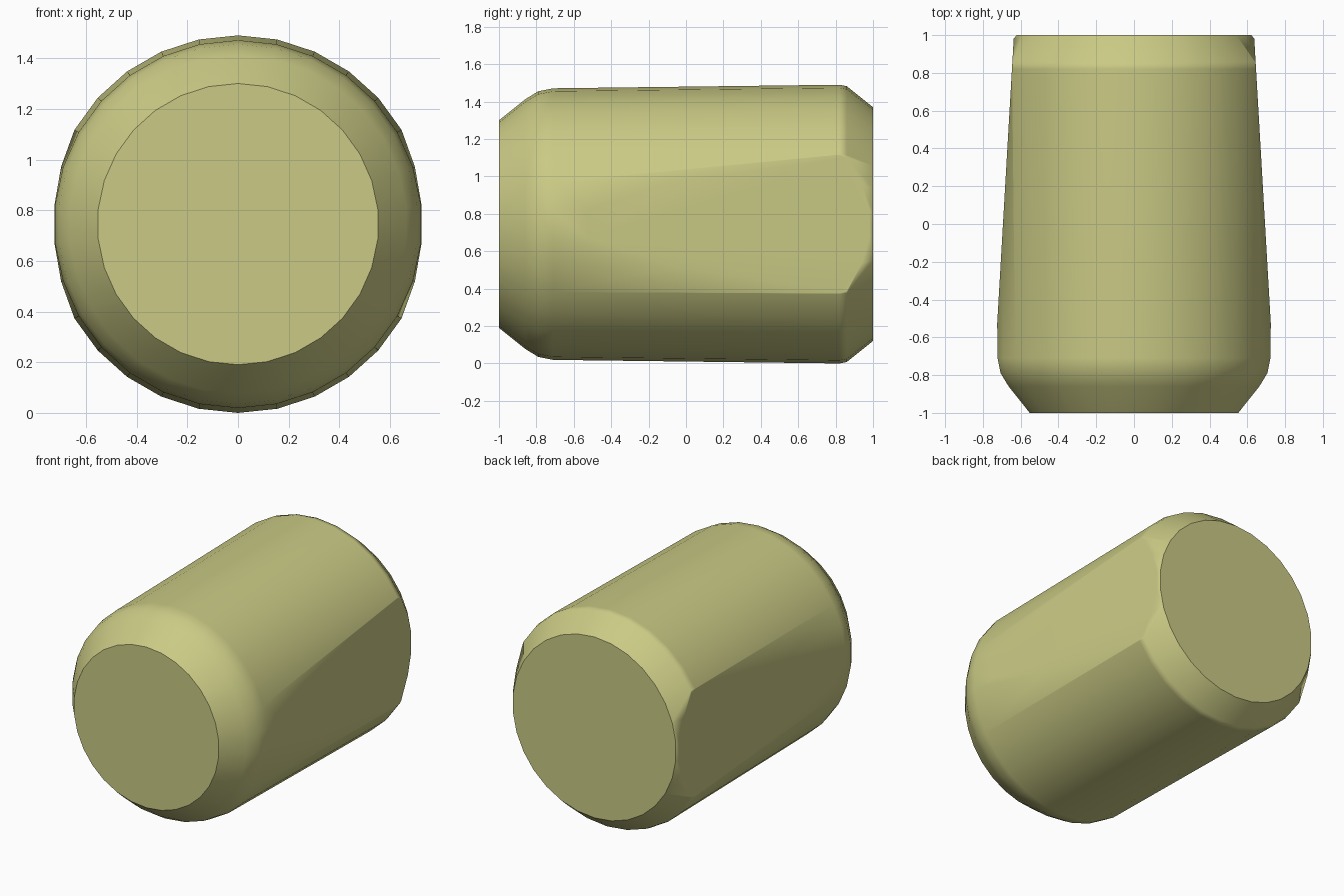
import bpy
import bmesh
import math
from mathutils import Vector

cube = bpy.data.objects.get("Cube")
if cube:
    bpy.data.objects.remove(cube, do_unlink=True)

SEGMENTS = 30
CENTRE_Z = 0.745
# (y, radius) along the barrel from front to back
PROFILE = [(-1, 0.555), (-0.86, 0.667), (-0.79, 0.71), (-0.71, 0.726),
           (0.82, 0.745), (0.86, 0.737), (1, 0.625)]

# Single flat colour
olive = bpy.data.materials.new("pale_olive")
colour = (0.59, 0.59, 0.235, 1)
olive.use_nodes = True
olive.diffuse_color = colour
bsdf = next(n for n in olive.node_tree.nodes if n.type == 'BSDF_PRINCIPLED')
bsdf.inputs["Base Color"].default_value = colour

# Turned barrel with chamfered ends
bm = bmesh.new()
rings = []
for y, r in PROFILE:
    angles = [2 * math.pi * i / SEGMENTS for i in range(SEGMENTS)]
    rings.append([bm.verts.new((r * math.sin(a), y, CENTRE_Z + r * math.cos(a)))
                  for a in angles])
for a, b in zip(rings, rings[1:]):
    for i in range(SEGMENTS):
        j = (i + 1) % SEGMENTS
        bm.faces.new((a[i], a[j], b[j], b[i]))
bm.faces.new(rings[0])
bm.faces.new(rings[-1])

# Slanted flats sliced off both sides toward the back
for side in (1, -1):
    cut = bmesh.ops.bisect_plane(
        bm, geom=bm.verts[:] + bm.edges[:] + bm.faces[:], dist=1e-5,
        plane_co=Vector((side * 0.645, 0.84, 0)),
        plane_no=Vector((side, 0.058, 0)).normalized(), clear_outer=True)
    rim = [e for e in cut["geom_cut"] if isinstance(e, bmesh.types.BMEdge)]
    bmesh.ops.contextual_create(bm, geom=rim)
bmesh.ops.recalc_face_normals(bm, faces=bm.faces[:])

mesh = bpy.data.meshes.new("barrel")
bm.to_mesh(mesh)
bm.free()
mesh.materials.append(olive)
barrel = bpy.data.objects.new("barrel", mesh)
bpy.context.collection.objects.link(barrel)

# Soft shading with crisp end caps
bpy.ops.object.select_all(action='DESELECT')
barrel.select_set(True)
bpy.context.view_layer.objects.active = barrel
bpy.ops.object.shade_smooth_by_angle(angle=math.radians(46))
weighted = barrel.modifiers.new("even_normals", 'WEIGHTED_NORMAL')
weighted.keep_sharp = True
